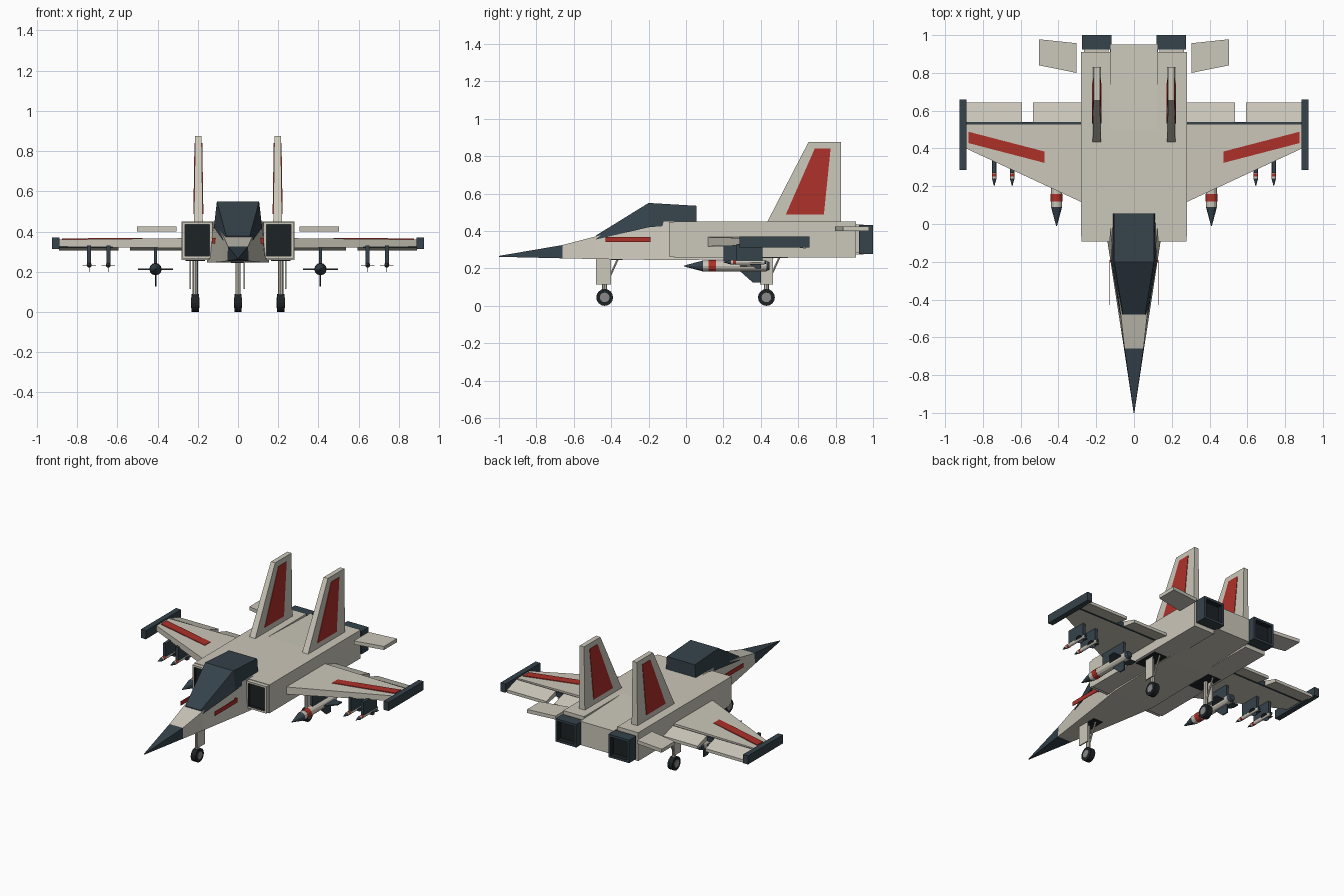
import bpy, bmesh, math
from mathutils import Vector

if "Cube" in bpy.data.objects:
    bpy.data.objects.remove(bpy.data.objects["Cube"])


def material(name, r, g, b):
    m = bpy.data.materials.new(name)
    m.diffuse_color = (r, g, b, 1)
    m.use_nodes = True
    m.node_tree.nodes["Principled BSDF"].inputs["Base Color"].default_value = m.diffuse_color
    return m


PALE = material("pale_paint", 0.60, 0.57, 0.49)
DARK = material("dark_slate", 0.035, 0.055, 0.07)
BLACK = material("black", 0.012, 0.016, 0.018)
RED = material("red_paint", 0.42, 0.03, 0.022)
GREY = material("hub_grey", 0.25, 0.25, 0.25)


def loft(name, rings, mat, s=1):
    """Skin equal-length rings of 3D points, capped at both ends; s=-1 mirrors in x."""
    bm = bmesh.new()
    vs = [[bm.verts.new((s * x, y, z)) for x, y, z in r] for r in rings]
    n = len(rings[0])
    for a, b in zip(vs, vs[1:]):
        for i in range(n):
            j = (i + 1) % n
            bm.faces.new((a[i], a[j], b[j], b[i]))
    bm.faces.new(vs[0])
    bm.faces.new(vs[-1])
    bmesh.ops.remove_doubles(bm, verts=bm.verts, dist=1e-5)
    bmesh.ops.recalc_face_normals(bm, faces=bm.faces)
    me = bpy.data.meshes.new(name)
    bm.to_mesh(me)
    bm.free()
    ob = bpy.data.objects.new(name, me)
    bpy.context.collection.objects.link(ob)
    me.materials.append(mat)
    return ob


def section(y, wb, wt, z0, z1):
    return [(-wb, y, z0), (wb, y, z0), (wt, y, z1), (-wt, y, z1)]


def box(name, x, y, z, mat, s=1):
    return loft(name, [[(x[0], v, z[0]), (x[1], v, z[0]), (x[1], v, z[1]), (x[0], v, z[1])]
                       for v in y], mat, s)


def open_end(ob, ydir, rim, depth, inner):
    """Sink a dark recess into the end face of a box that looks along y."""
    ob.data.materials.append(inner)
    bm = bmesh.new()
    bm.from_mesh(ob.data)
    bm.normal_update()
    f = next(f for f in bm.faces if f.normal.y * ydir > 0.9)
    bmesh.ops.inset_region(bm, faces=[f], thickness=rim)
    f.material_index = 1
    new = bmesh.ops.extrude_face_region(bm, geom=[f])["geom"]
    verts = [g for g in new if isinstance(g, bmesh.types.BMVert)]
    for v in verts:
        v.co.y -= ydir * depth
    for v in verts:
        for g in v.link_faces:
            g.material_index = 1
    if f.is_valid:
        bmesh.ops.delete(bm, geom=[f], context="FACES_ONLY")
    bm.to_mesh(ob.data)
    bm.free()


def tube(name, a, b, r0, r1, n, mat):
    a, b = Vector(a), Vector(b)
    q = (b - a).to_track_quat("Z", "Y")
    ring = lambda c, r: [c + q @ Vector((r * math.cos(math.tau * i / n),
                                         r * math.sin(math.tau * i / n), 0)) for i in range(n)]
    return loft(name, [ring(a, r0), ring(b, r1)], mat)


def wheel(name, x, y):
    tube(name + "_tyre", (x - .018, y, .045), (x + .018, y, .045), .045, .045, 16, BLACK)
    tube(name + "_hub", (x - .021, y, .045), (x + .021, y, .045), .026, .026, 12, GREY)


def missile(name, x, z, tip, tail, r, cone, fin, fin_y):
    tube(name + "_body", (x, tip + cone, z), (x, tail, z), r, r, 12, PALE)
    tube(name + "_nose", (x, tip + cone, z), (x, tip, z), r, r * .08, 12, DARK)
    tube(name + "_band", (x, tip + cone * 1.3, z), (x, tip + cone * 1.7, z), r * 1.06, r * 1.06, 12, RED)
    tube(name + "_nozzle", (x, tail, z), (x, tail + r * .6, z), r * .9, r * .7, 12, DARK)
    y0, y1 = fin_y
    t = r * .13
    ym = y0 + (y1 - y0) * .6
    for i in range(2):
        outline = [(-r, y0), (-fin, ym), (-fin, y1), (fin, y1), (fin, ym), (r, y0)]
        rings = [[(x + (u if i else d), y, z + (d if i else u)) for u, y in outline] for d in (-t, t)]
        loft(name + "_fins", rings, DARK)


# Nose and central fuselage
loft("nose_cone", [section(-1, .002, .002, .262, .267), section(-.66, .053, .05, .254, .325)], DARK)
loft("fuselage", [section(-.66, .053, .05, .254, .325), section(-.48, .081, .07, .25, .372),
                  section(-.13, .135, .115, .245, .45), section(0, .155, .125, .245, .45),
                  section(.5, .155, .125, .255, .45), section(.95, .125, .125, .275, .435)], PALE)

# Canopy
loft("canopy", [section(-.48, .074, .058, .355, .377), section(-.2, .12, .105, .42, .55),
                section(.055, .112, .105, .44, .535)], DARK)

for s in (1, -1):
    side = "right" if s > 0 else "left"

    # Engine pod, intake and nozzle
    pod = box(side + "_engine_pod", (.125, .28), (-.065, .91), (.258, .45), PALE, s)
    lip = box(side + "_intake_lip", (.128, .277), (-.092, -.064), (.265, .447), PALE, s)
    open_end(lip, -1, .018, .02, BLACK)
    box(side + "_pod_end", (.135, .265), (.9, .93), (.285, .425), PALE, s)
    noz = box(side + "_nozzle", (.12, .275), (.925, 1), (.277, .432), DARK, s)
    open_end(noz, 1, .022, .035, BLACK)

    # Nose stripe
    box(side + "_nose_stripe", (.09, .13), (-.2, -.19), (.34, .368), RED, s)
    box(side + "_nose_stripe_plate", (.126, .13), (-.43, -.19), (.34, .368), RED, s)

    # Wing with flaps and tip rail
    loft(side + "_wing", [[(x, y0, a), (x, .53, a), (x, .53, b), (x, y0, b)]
                          for x, y0, a, b in ((.27, .112, .318, .367), (.9, .405, .325, .36))], PALE, s)
    box(side + "_hinge_line", (.28, .89), (.528, .54), (.32, .352), DARK, s)
    for x0, x1 in ((.28, .536), (.594, .89)):
        loft(side + "_flap", [[(x, .54, .322), (x, .642, .305), (x, .642, .325), (x, .54, .357)]
                              for x in (x0, x1)], PALE, s)
    box(side + "_wing_tip_rail", (.888, .925), (.285, .66), (.312, .37), DARK, s)
    loft(side + "_wing_stripe", [[(x, y0, .35), (x, y1, .35), (x, y1, z), (x, y0, z)]
                                 for x, y0, y1, z in ((.475, .324, .384, .368), (.875, .428, .488, .366))],
         RED, s)

    # Tail fin with red panels on both faces
    loft(side + "_tail_fin", [[(.197 - w, y0, z), (.197 + w, y0, z), (.197 + w, .83, z), (.197 - w, .83, z)]
                              for w, y0, z in ((.022, .43, .44), (.016, .655, .876))], PALE, s)
    loft(side + "_fin_panel", [[(.197 - w, y0, z), (.197 + w, y0, z), (.197 + w, y1, z), (.197 - w, y1, z)]
                               for w, y0, y1, z in ((.025, .533, .737, .487), (.0195, .688, .773, .84))],
         RED, s)

    # Tailplane
    loft(side + "_tailplane", [[(x, y0, .4), (x, y1, .4), (x, y1, .424), (x, y0, .424)]
                               for x, y0, y1 in ((.305, .80, .957), (.503, .84, .978))], PALE, s)

    # Stores under the wing
    missile(side + "_large_missile", s * .41, .213, -.01, .43, .029, .1, .087, (.29, .4))
    box(side + "_large_pylon", (.402, .418), (.2, .4), (.235, .33), DARK, s)
    for x in (.645, .74):
        missile(side + "_small_missile", s * x, .233, .2, .42, .012, .04, .034, (.34, .4))
        box(side + "_small_pylon", (x - .01, x + .01), (.27, .41), (.24, .33), DARK, s)

    # Main landing gear
    wheel(side + "_main_wheel", s * .212, .43)
    tube(side + "_main_strut", (s * .212, .43, .05), (s * .212, .43, .27), .013, .013, 8, PALE)
    tube(side + "_main_brace", (s * .212, .44, .13), (s * .212, .5, .26), .006, .006, 6, PALE)
    box(side + "_main_gear_door", (.233, .241), (.395, .465), (.115, .262), PALE, s)
    box(side + "_main_gear_bay", (.165, .262), (.33, .51), (.2545, .27), BLACK, s)

# Nose landing gear
wheel("nose_wheel", 0, -.435)
tube("nose_strut", (0, -.435, .05), (0, -.435, .27), .013, .013, 8, PALE)
tube("nose_brace", (0, -.42, .13), (0, -.36, .26), .006, .006, 6, PALE)
box("nose_gear_door", (.027, .035), (-.48, -.4), (.115, .262), PALE)
box("nose_gear_bay", (-.035, .035), (-.47, -.34), (.244, .26), BLACK)
